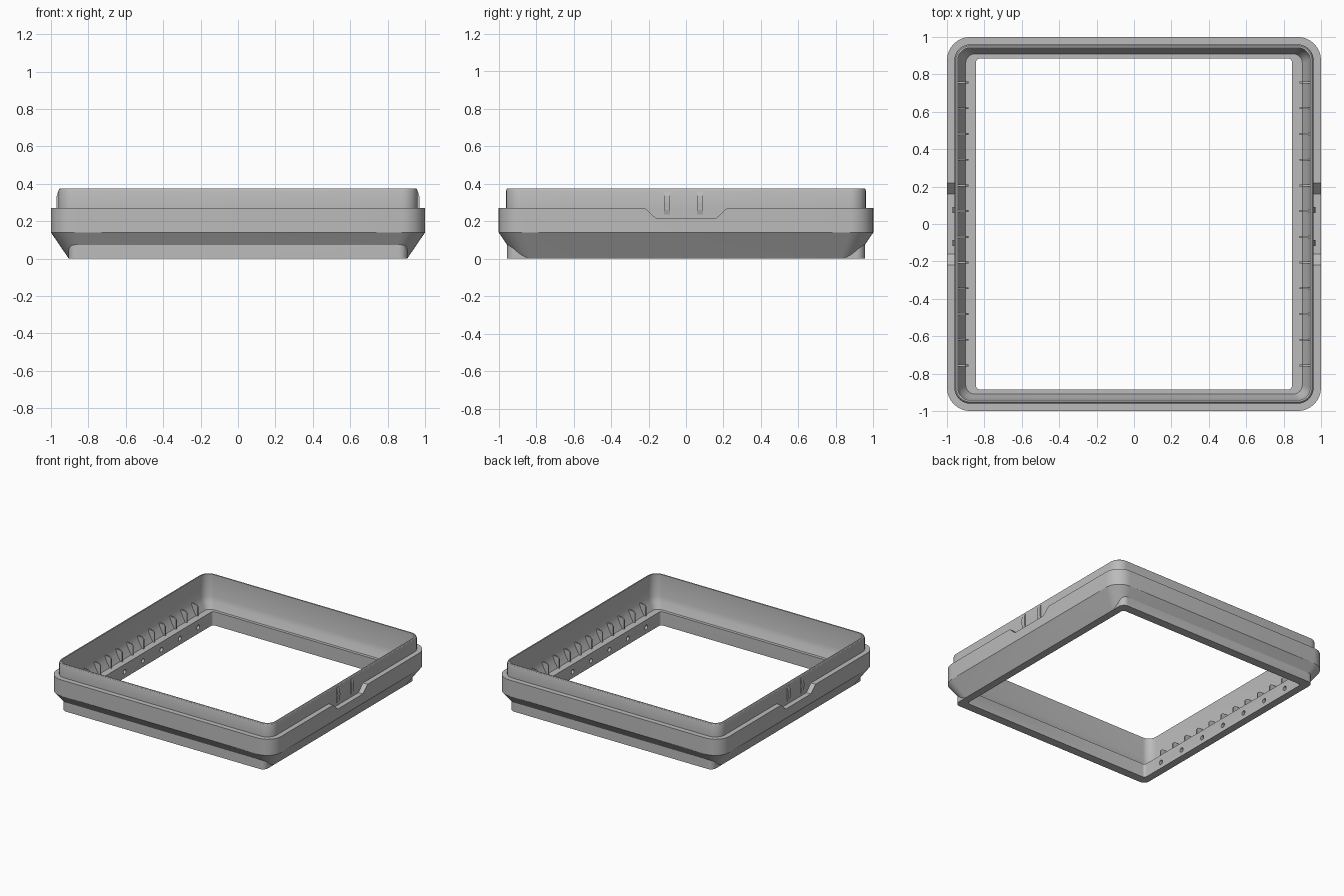
import bpy, bmesh, math
from mathutils import Matrix

if "Cube" in bpy.data.objects:
    bpy.data.objects.remove(bpy.data.objects["Cube"])

grey = bpy.data.materials.new("plain grey")
grey.diffuse_color = (0.5, 0.5, 0.5, 1)
grey.use_nodes = True
grey.node_tree.nodes["Principled BSDF"].inputs["Base Color"].default_value = grey.diffuse_color


def finish(name, bm):
    bmesh.ops.recalc_face_normals(bm, faces=bm.faces)
    me = bpy.data.meshes.new(name)
    bm.to_mesh(me)
    bm.free()
    me.materials.append(grey)
    ob = bpy.data.objects.new(name, me)
    bpy.context.collection.objects.link(ob)
    return ob


def rounded_solid(name, levels, seg=8):
    """Closed solid lofted through rounded rectangles (half x, half y, radius, z)."""
    bm = bmesh.new()
    rings = []
    for hx, hy, r, z in levels:
        ring = []
        for q, (sx, sy) in enumerate([(1, 1), (-1, 1), (-1, -1), (1, -1)]):
            for i in range(seg + 1):
                a = math.pi / 2 * (q + i / seg)
                ring.append(bm.verts.new((sx * (hx - r) + r * math.cos(a),
                                          sy * (hy - r) + r * math.sin(a), z)))
        rings.append(ring)
    n = len(rings[0])
    for a, b in zip(rings, rings[1:]):
        for i in range(n):
            j = (i + 1) % n
            bm.faces.new((a[i], a[j], b[j], b[i]))
    bm.faces.new(rings[0])
    bm.faces.new(rings[-1])
    return finish(name, bm)


def prism(name, pts, axis, lo, hi):
    """Extrude a 2D outline along x (pts are y, z) or along y (pts are x, z)."""
    bm = bmesh.new()
    ends = []
    for t in (lo, hi):
        ends.append([bm.verts.new((t, p, z) if axis == "x" else (p, t, z)) for p, z in pts])
    a, b = ends
    for i in range(len(pts)):
        j = (i + 1) % len(pts)
        bm.faces.new((a[i], a[j], b[j], b[i]))
    bm.faces.new(a)
    bm.faces.new(b)
    return finish(name, bm)


def boolean(target, tool, operation):
    m = target.modifiers.new("join", "BOOLEAN")
    m.operation, m.object, m.solver = operation, tool, "EXACT"
    bpy.context.view_layer.objects.active = target
    bpy.ops.object.modifier_apply(modifier=m.name)
    bpy.data.objects.remove(tool)


# Tapered outer band
frame = rounded_solid("frame", [(0.905, 0.905, 0.08, 0), (1, 1, 0.125, 0.14),
                                (1, 1, 0.125, 0.27)])

# Trapezoid notches in the ledge of both sides
for s in (-1, 1):
    outline = [(-0.235, 0.285), (-0.16, 0.215), (0.16, 0.215), (0.235, 0.285)]
    boolean(frame, prism("notch", outline, "x", s * 0.94, s * 1.1), "DIFFERENCE")

# Upright lip and straight foot
boolean(frame, rounded_solid("lip", [(0.96, 0.96, 0.085, 0.18), (0.96, 0.96, 0.085, 0.362),
                                     (0.957, 0.957, 0.082, 0.371),
                                     (0.952, 0.952, 0.077, 0.375)]), "UNION")
boolean(frame, rounded_solid("foot", [(0.905, 0.955, 0.045, 0), (0.905, 0.955, 0.045, 0.075)]),
        "UNION")

# Hollow inside with sloped seat, then the through opening
boolean(frame, rounded_solid("hollow", [(0.9, 0.91, 0.05, 0.11), (0.928, 0.93, 0.06, 0.16),
                                        (0.942, 0.942, 0.067, 0.2),
                                        (0.942, 0.942, 0.067, 0.5)]), "DIFFERENCE")
boolean(frame, rounded_solid("opening", [(0.845, 0.885, 0.02, -0.1), (0.845, 0.885, 0.02, 0.3)], 4),
        "DIFFERENCE")

# Row of blind holes along the inner side walls
for s in (-1, 1):
    bm = bmesh.new()
    for k in range(-3, 4):
        mat = Matrix.Translation((s * 0.84, k * 0.234, 0.05)) @ Matrix.Rotation(math.pi / 2, 4, "Y")
        bmesh.ops.create_cone(bm, cap_ends=True, segments=16, radius1=0.018, radius2=0.018,
                              depth=0.08, matrix=mat)
    boolean(frame, finish("holes", bm), "DIFFERENCE")

bpy.ops.object.select_all(action="DESELECT")
frame.select_set(True)
bpy.context.view_layer.objects.active = frame
bpy.ops.object.shade_smooth_by_angle(angle=math.radians(25))

# Thin fins on the seat and snap ribs on the outside of the lip
for s in (-1, 1):
    side = "right" if s > 0 else "left"
    fin = [(s * 0.945, 0.1), (s * 0.885, 0.1), (s * 0.885, 0.185), (s * 0.9, 0.2), (s * 0.945, 0.2)]
    for k in range(12):
        y = (k - 5.5) * 0.1375
        prism(f"{side}_fin_{k + 1}", fin, "y", y - 0.005, y + 0.005)
    rib = [(s * 0.95, 0.235), (s * 0.962, 0.237), (s * 0.969, 0.26), (s * 0.971, 0.3),
           (s * 0.969, 0.335), (s * 0.962, 0.358), (s * 0.95, 0.36)]
    for k, y in enumerate((-0.102, 0.074)):
        prism(f"{side}_snap_rib_{k + 1}", rib, "y", y - 0.016, y + 0.016)
